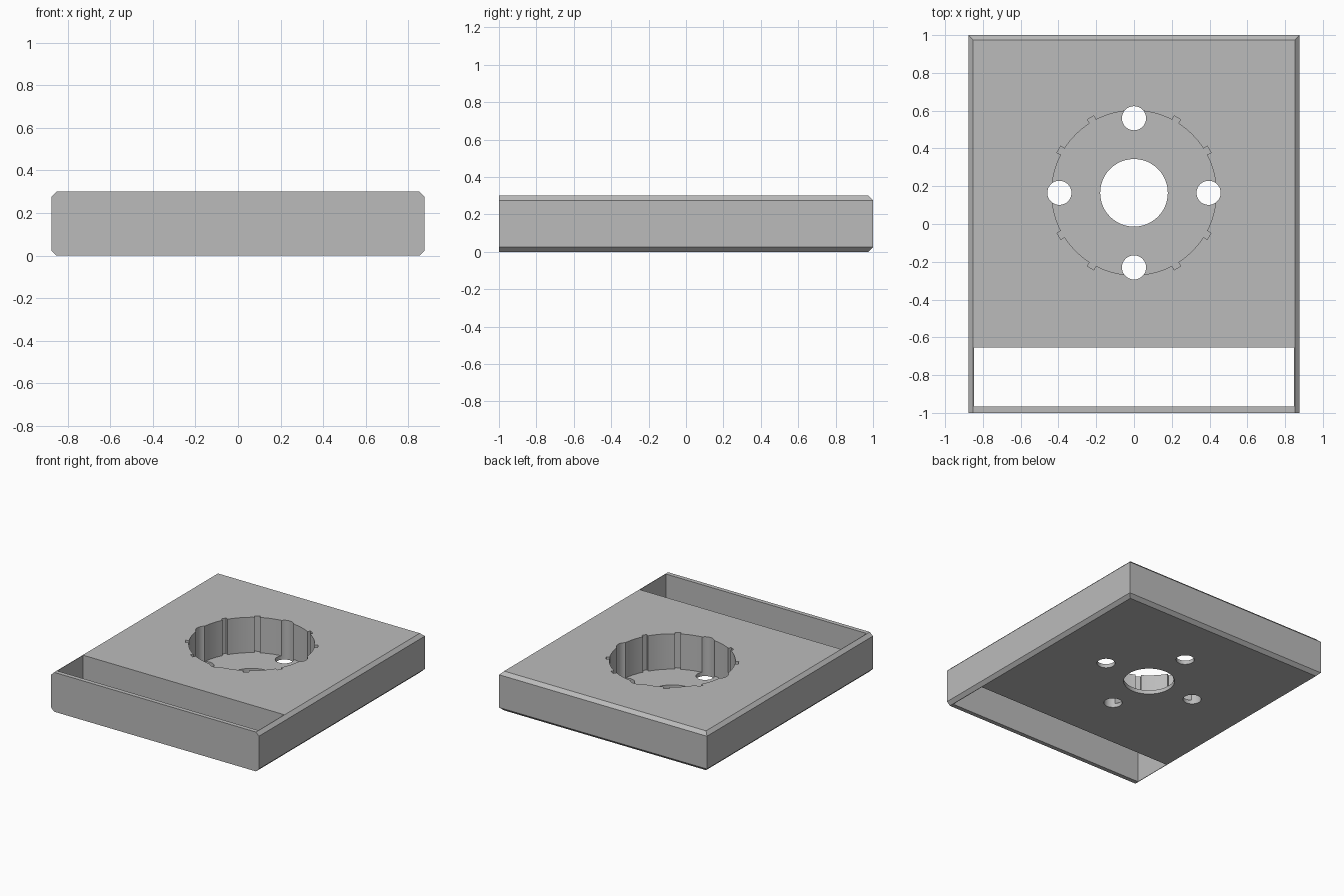
import bpy, bmesh
from math import sin, cos, radians

old = bpy.data.objects.get("Cube")
if old:
    bpy.data.objects.remove(old, do_unlink=True)

W, H, CH = 0.877, 0.30, 0.025      # half width, height, chamfer
CY, FLOOR = 0.165, 0.03            # recess centre and floor height

grey = bpy.data.materials.new("plain grey")
grey.use_nodes = True
colour = (0.5, 0.5, 0.5, 1)
grey.diffuse_color = colour
grey.node_tree.nodes["Principled BSDF"].inputs["Base Color"].default_value = colour


def loft(name, rings):
    """Solid skinned through rings of points, bottom to top."""
    bm = bmesh.new()
    loops = [[bm.verts.new(p) for p in ring] for ring in rings]
    n = len(loops[0])
    for lo, hi in zip(loops, loops[1:]):
        for i in range(n):
            j = (i + 1) % n
            bm.faces.new((lo[i], lo[j], hi[j], hi[i]))
    bm.faces.new(loops[0][::-1])
    bm.faces.new(loops[-1])
    bmesh.ops.recalc_face_normals(bm, faces=bm.faces)
    mesh = bpy.data.meshes.new(name)
    bm.to_mesh(mesh)
    bm.free()
    mesh.materials.append(grey)
    ob = bpy.data.objects.new(name, mesh)
    bpy.context.collection.objects.link(ob)
    return ob


def prism(name, outline, z0, z1):
    return loft(name, [[(x, y, z) for x, y in outline] for z in (z0, z1)])


def circle(x, y, r, n=48):
    return [(x + r * cos(radians(360 * i / n)), y + r * sin(radians(360 * i / n)))
            for i in range(n)]


# Block: sides and back chamfered, front left square
block = loft("base_block", [
    [(-W + i, -1, z), (W - i, -1, z), (W - i, 1 - i, z), (-W + i, 1 - i, z)]
    for z, i in ((0, CH), (CH, 0), (H - CH, 0), (H, CH))])

# Round recess with eight small keyways in its wall
R, KEY_R, KEY_W = 0.436, 0.46, 2.5
polar = []
for sector in range(12):
    a = sector * 30
    if sector % 3:
        polar += [(R, a - KEY_W), (KEY_R, a - KEY_W), (KEY_R, a + KEY_W), (R, a + KEY_W)]
    else:
        polar.append((R, a))
    polar += [(R, a + s) for s in (6, 10, 15, 20, 24)]
outline = [(r * cos(radians(a)), CY + r * sin(radians(a))) for r, a in polar]
cutters = [prism("recess_cutter", outline, FLOOR, 0.5)]

# Centre bore and four holes that also groove the recess wall
cutters.append(prism("bore_cutter", circle(0, CY, 0.179), -0.2, 0.5))
for dx, dy in ((1, 0), (0, 1), (-1, 0), (0, -1)):
    spot = circle(dx * 0.395, CY + dy * 0.395, 0.064, 32)
    cutters.append(prism("hole_cutter", spot, -0.2, 0.5))

# Wide slot behind the thin front wall
cutters.append(prism("slot_cutter", [(-0.848, -0.967), (0.848, -0.967),
                                     (0.848, -0.655), (-0.848, -0.655)], -0.2, 0.5))

bpy.ops.object.select_all(action='DESELECT')
bpy.context.view_layer.objects.active = block
block.select_set(True)
for cutter in cutters:
    cutter.hide_render = True
    mod = block.modifiers.new("cut", 'BOOLEAN')
    mod.operation, mod.solver, mod.object = 'DIFFERENCE', 'EXACT', cutter
    bpy.ops.object.modifier_apply(modifier=mod.name)
    bpy.data.objects.remove(cutter, do_unlink=True)

bpy.ops.object.shade_smooth_by_angle(angle=radians(25))
